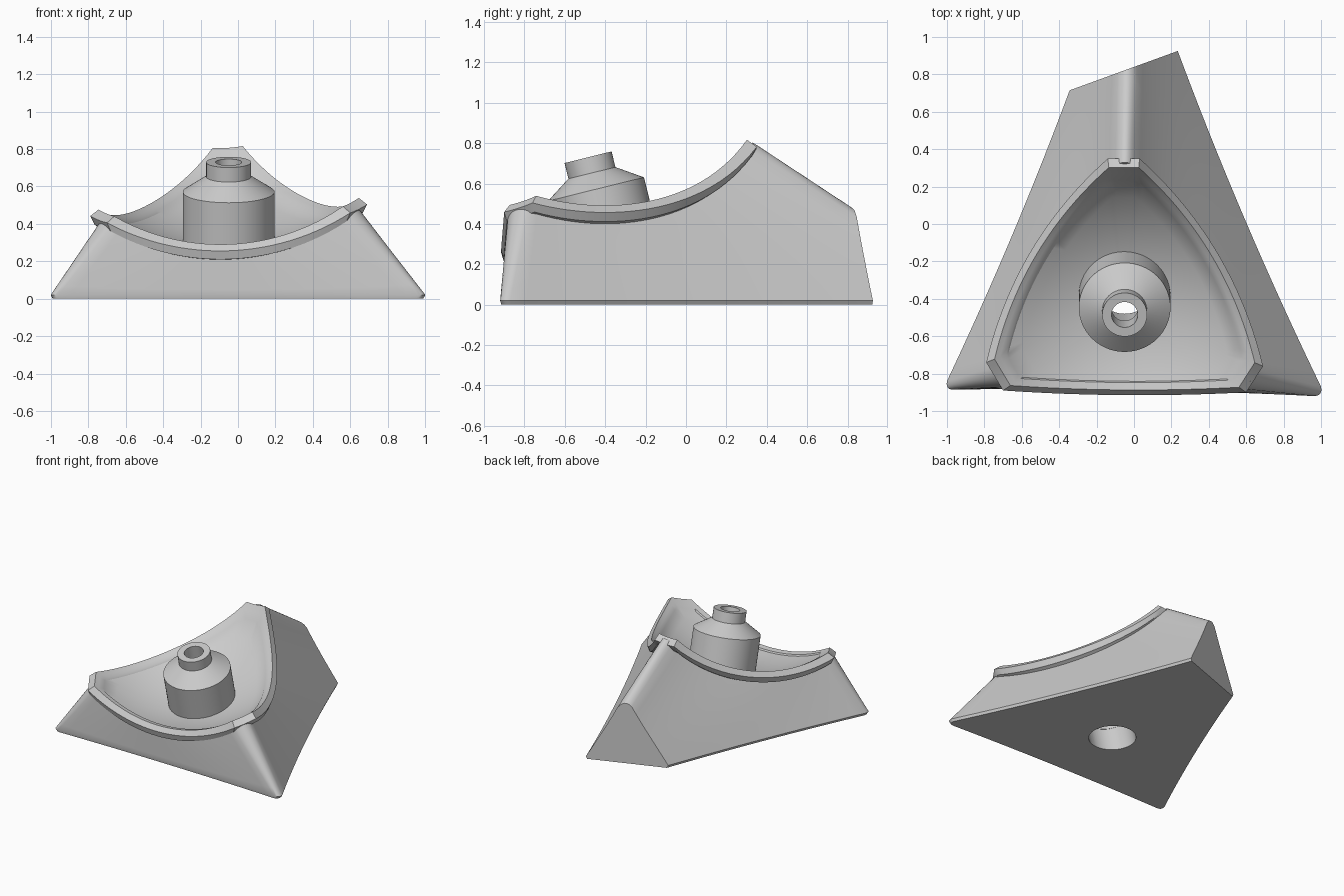
import bpy, bmesh, math
from mathutils import Vector, Matrix

cube = bpy.data.objects.get("Cube")
if cube:
    bpy.data.objects.remove(cube)

grey = bpy.data.materials.new("plain_grey")
grey.use_nodes = True
grey.diffuse_color = (0.6, 0.6, 0.6, 1)
grey.node_tree.nodes["Principled BSDF"].inputs["Base Color"].default_value = (0.6, 0.6, 0.6, 1)

CENTRE = Vector((-0.05, -0.45))        # middle of the dish in plan
BALL, BALL_R = Vector((-0.09, -0.67, 1.42)), 1.15   # sphere that hollows the dish


def bowl_z(p):
    d = (p - BALL.xy).length
    return BALL.z - math.sqrt(BALL_R ** 2 - d * d)


def span(a, b, bulge, count):
    """Shallow arc from a to b, without the end point."""
    a, b = Vector(a), Vector(b)
    d = b - a
    out = Vector((d.y, -d.x)).normalized()
    return [a + d * t + out * 4 * bulge * t * (1 - t)
            for t in (i / count for i in range(count))]


def outline(sides, bulges, corner):
    """Three bowed sides joined by short corner arcs."""
    pts = []
    for i, (a, b) in enumerate(sides):
        pts += span(a, b, bulges[i], 28)
        pts += span(b, sides[(i + 1) % 3][0], corner, 6)
    return pts


def scaled(pts, s):
    return [CENTRE + (p - CENTRE) * s for p in pts]


def on_bowl(pts, s, dz, z_scale=None):
    """Scaled outline with heights taken from the bowl."""
    heights = scaled(pts, z_scale or s)
    return [Vector((p.x, p.y, bowl_z(h) + dz)) for p, h in zip(scaled(pts, s), heights)]


def flat(pts, z):
    return [Vector((p.x, p.y, z)) for p in pts]


def skin(bm, loops, closed=False):
    """Join equal loops with quads; returns the vertex rings."""
    rings = [[bm.verts.new(v) for v in loop] for loop in loops]
    pairs = list(zip(rings, rings[1:]))
    if closed:
        pairs.append((rings[-1], rings[0]))
    for lo, hi in pairs:
        n = len(lo)
        for i in range(n):
            j = (i + 1) % n
            bm.faces.new((lo[i], lo[j], hi[j], hi[i]))
    return rings


def fan(bm, ring, dz):
    mid = bm.verts.new((CENTRE.x, CENTRE.y, bowl_z(CENTRE) + dz))
    for i, v in enumerate(ring):
        bm.faces.new((v, ring[(i + 1) % len(ring)], mid))


def finish(bm, name):
    bmesh.ops.recalc_face_normals(bm, faces=bm.faces)
    mesh = bpy.data.meshes.new(name)
    bm.to_mesh(mesh)
    bm.free()
    obj = bpy.data.objects.new(name, mesh)
    bpy.context.collection.objects.link(obj)
    mesh.materials.append(grey)
    return obj


def activate(obj):
    bpy.ops.object.select_all(action='DESELECT')
    obj.select_set(True)
    bpy.context.view_layer.objects.active = obj


# Three-legged base: ruled walls from the footprint up to the dish
foot = outline([((-0.96, -0.885), (0.96, -0.92)), ((1.0, -0.87), (0.03, 1.5)),
                ((-0.07, 1.5), (-1.0, -0.84))], (-0.015, -0.04, -0.04), 0.02)
neck = outline([((-0.67, -0.87), (0.57, -0.88)), ((0.64, -0.78), (0.0, 0.31)),
                ((-0.1, 0.31), (-0.73, -0.76))], (0.015, 0.09, 0.09), 0.02)
low, high = flat(foot, 0.02), on_bowl(neck, 1, -0.05)
walls = [[a.lerp(b, k / 8) for a, b in zip(low, high)] for k in range(9)]
cap = [on_bowl(neck, s, -0.05) for s in (0.8, 0.6, 0.4, 0.2)]
bm = bmesh.new()
rings = skin(bm, [flat(scaled(foot, 0.988), 0)] + walls + cap)
bm.faces.new(rings[0])
fan(bm, rings[-1], -0.05)
# Trim the back leg with an upright plane
bmesh.ops.bisect_plane(bm, geom=bm.verts[:] + bm.edges[:] + bm.faces[:],
                       plane_co=(-0.33, 0.72, 0), plane_no=(-0.2, 0.55, 0), clear_outer=True)
bmesh.ops.edgeloop_fill(bm, edges=[e for e in bm.edges if e.is_boundary])
base = finish(bm, "base")

# Dish: hollow, sloping rim and underside
plan = outline([((-0.70, -0.89), (0.60, -0.90)), ((0.69, -0.76), (0.03, 0.35)),
                ((-0.14, 0.35), (-0.79, -0.74))], (0.02, 0.1, 0.1), 0)
loops = [on_bowl(plan, s, -0.01) for s in (0.12, 0.25, 0.38, 0.5, 0.62, 0.74, 0.84)]
loops += [on_bowl(plan, s, 0) for s in (0.855, 0.9, 0.94)]
loops += [on_bowl(plan, 1, -0.035, 0.94), on_bowl(plan, 0.97, -0.08, 0.94)]
loops += [on_bowl(plan, s, -0.08) for s in (0.9, 0.7, 0.5, 0.3)]
bm = bmesh.new()
rings = skin(bm, loops)
fan(bm, rings[0], -0.01)
fan(bm, rings[-1], -0.08)
dish = finish(bm, "dish")

# Leaning hollow post with a shoulder and nozzle
lean = Matrix.Translation((-0.05, -0.485, 0.73)) @ Matrix.Rotation(0.242, 4, 'X')


def circle(r, t, n=64):
    return [lean @ Vector((r * math.cos(a), r * math.sin(a), t))
            for a in (math.tau * i / n for i in range(n))]


profile = [(0.245, -0.52), (0.245, -0.163), (0.12, -0.08), (0.12, 0),
           (0.07, 0), (0.07, -0.15), (0.168, -0.22), (0.168, -0.52)]
bm = bmesh.new()
skin(bm, [circle(r, t) for r, t in profile], closed=True)
post = finish(bm, "post")

# Bore from the underside up into the post
bm = bmesh.new()
rings = skin(bm, [circle(0.17, -1.1), circle(0.17, -0.24)])
for ring in rings:
    bm.faces.new(ring)
cutter = finish(bm, "bore_cutter")
cutter.hide_render = True
for obj in (base, dish):
    activate(obj)
    mod = obj.modifiers.new("bore", 'BOOLEAN')
    mod.operation, mod.solver, mod.object = 'DIFFERENCE', 'EXACT', cutter
    bpy.ops.object.modifier_apply(modifier=mod.name)
bpy.data.objects.remove(cutter)

for obj in (base, dish, post):
    activate(obj)
    bpy.ops.object.shade_smooth_by_angle(angle=math.radians(30))
